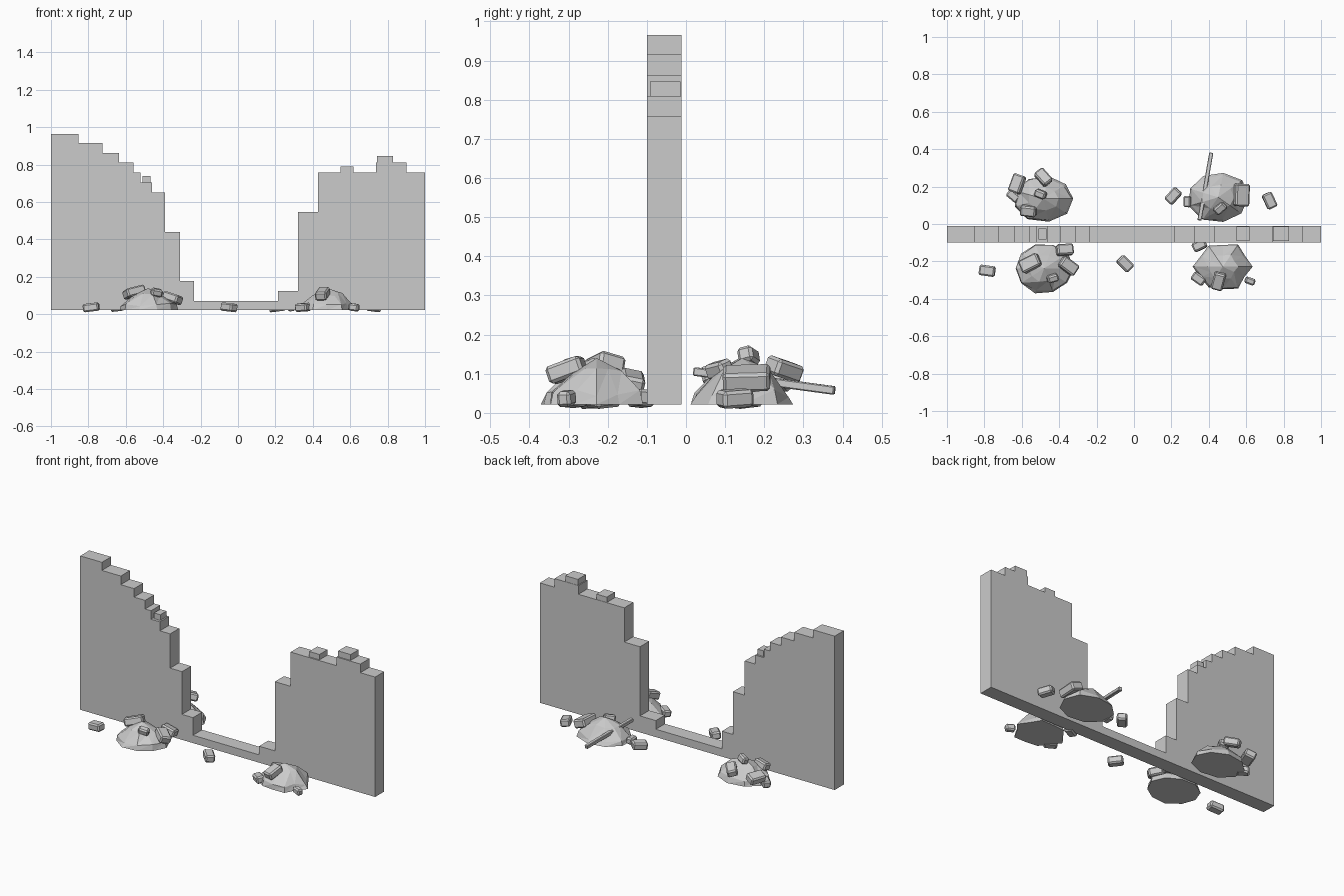
import bpy, bmesh, math, random
from mathutils import Vector, Matrix

if "Cube" in bpy.data.objects:
    bpy.data.objects.remove(bpy.data.objects["Cube"])

random.seed(4)
BASE = 0.022
PEAK = 0.14


def finish(bm, name):
    bmesh.ops.recalc_face_normals(bm, faces=bm.faces)
    me = bpy.data.meshes.new(name)
    bm.to_mesh(me)
    bm.free()
    ob = bpy.data.objects.new(name, me)
    bpy.context.collection.objects.link(ob)
    return ob


def stepped_wall():
    # right-hand x and top height of each step, left to right
    steps = [(-.853, .965), (-.725, .915), (-.635, .862), (-.56, .81), (-.52, .757),
             (-.46, .705), (-.39, .65), (-.31, .44), (-.235, .178), (.213, .07),
             (.32, .123), (.427, .547), (.738, .757), (.9, .81), (1, .757)]
    pts, x = [(-1, BASE)], -1
    for xr, z in steps:
        pts += [(x, z), (xr, z)]
        x = xr
    pts.append((1, BASE))
    bm = bmesh.new()
    f = bm.faces.new([bm.verts.new((px, -.1, pz)) for px, pz in pts])
    r = bmesh.ops.extrude_face_region(bm, geom=[f])
    bmesh.ops.translate(bm, vec=(0, .088, 0),
                        verts=[v for v in r['geom'] if isinstance(v, bmesh.types.BMVert)])
    finish(bm, "ruined_wall")


def heap(name, cx, cy, rx, ry, n, star):
    # flat-bottomed faceted heap: jittered outline shrinking through rings to a peak
    wob = [random.uniform(.95, 1.03) - star * (i % 2) for i in range(n)]
    bm = bmesh.new()
    rings = []
    for k, z in ((1, BASE), (.93, .05), (.52, .105)):
        lift = .01 if z > BASE else 0
        ring = []
        for i, w in enumerate(wob):
            t = math.tau * i / n
            s = k * w * (1 + random.uniform(-lift, lift) * 5)
            ring.append(bm.verts.new((cx + rx * s * math.cos(t), cy + ry * s * math.sin(t),
                                      z + random.uniform(-lift, lift))))
        rings.append(ring)
    top = bm.verts.new((cx, cy, PEAK))
    bm.faces.new(rings[0])
    for i in range(n):
        j = (i + 1) % n
        for lo, hi in zip(rings, rings[1:]):
            bm.faces.new((lo[i], lo[j], hi[j]))
            bm.faces.new((lo[i], hi[j], hi[i]))
        bm.faces.new((rings[2][i], rings[2][j], top))
    finish(bm, name)


def brick(name, loc, size, turn=0, tilt=Matrix.Identity(4), bevel=.008):
    bm = bmesh.new()
    bmesh.ops.create_cube(bm, size=1)
    bmesh.ops.scale(bm, vec=size, verts=bm.verts)
    if bevel:
        bmesh.ops.bevel(bm, geom=bm.edges[:], offset=bevel, segments=1, affect='EDGES')
    bm.transform(Matrix.Translation(loc) @ tilt @ Matrix.Rotation(math.radians(turn), 4, 'Z'))
    return finish(bm, name)


def scatter(place, centre, reach, rows):
    # bricks lie on the heap slope within reach, otherwise on the ground
    for i, (x, y, turn, length) in enumerate(rows):
        out = Vector((x - centre[0], y - centre[1], 0))
        on_heap = out.length < reach
        z = .15 - .45 * out.length if on_heap else .037
        axis = Vector((-out.y, out.x, 0))
        tilt = Matrix.Rotation(math.radians(20 if on_heap else 7), 4, axis)
        brick(f"loose_brick_{place}_{i + 1}", (x, y, z),
              (length, length * .66, .03 + length * .17), turn, tilt)


stepped_wall()

# bricks left on the broken top edge
for side, x, z, w, h in (("left", -.49, .722, .042, .035), ("mid", .582, .773, .07, .034),
                         ("right", .786, .826, .085, .04)):
    brick("top_brick_" + side, (x, -.053, z), (w, .078 if x > 0 else .06, h), bevel=0)

# four rubble heaps
heap("heap_back_left", -.485, .136, .165, .124, 9, 0)
heap("heap_back_right", .45, .143, .165, .138, 9, 0)
heap("heap_front_left", -.48, -.237, .158, .138, 10, 0)
heap("heap_front_right", .475, -.228, .16, .134, 12, .13)

# loose bricks: x, y, turn, length
scatter("back_left", (-.49, .165), .15,
        [(-.625, .215, 70, .1), (-.645, .15, -40, .07), (-.485, .25, -50, .09),
         (-.5, .16, -20, .062), (-.565, .07, -5, .085)])
scatter("back_right", (.44, .17), .15,
        [(.21, .15, 48, .085), (.285, .12, 90, .06), (.46, .085, 42, .068),
         (.575, .155, 88, .12), (.725, .125, -65, .085)])
scatter("front_left", (-.49, -.24), .165,
        [(-.785, -.25, -8, .085), (-.555, -.21, 25, .11), (-.37, -.138, 5, .09),
         (-.35, -.225, -35, .1), (-.435, -.29, 15, .06), (-.048, -.212, -45, .085)])
scatter("front_right", (.48, -.22), .15,
        [(.35, -.115, 25, .075), (.345, -.292, -35, .075), (.452, -.305, 75, .095),
         (.62, -.305, -20, .055)])

# splintered beam resting on the back right heap
a, b = Vector((.35, .02, .106)), Vector((.413, .38, .057))
d = b - a
beam = brick("fallen_beam", (0, 0, 0), (.022, .022, d.length), bevel=.003)
beam.matrix_world = Matrix.Translation((a + b) / 2) @ d.to_track_quat('Z', 'Y').to_matrix().to_4x4()
